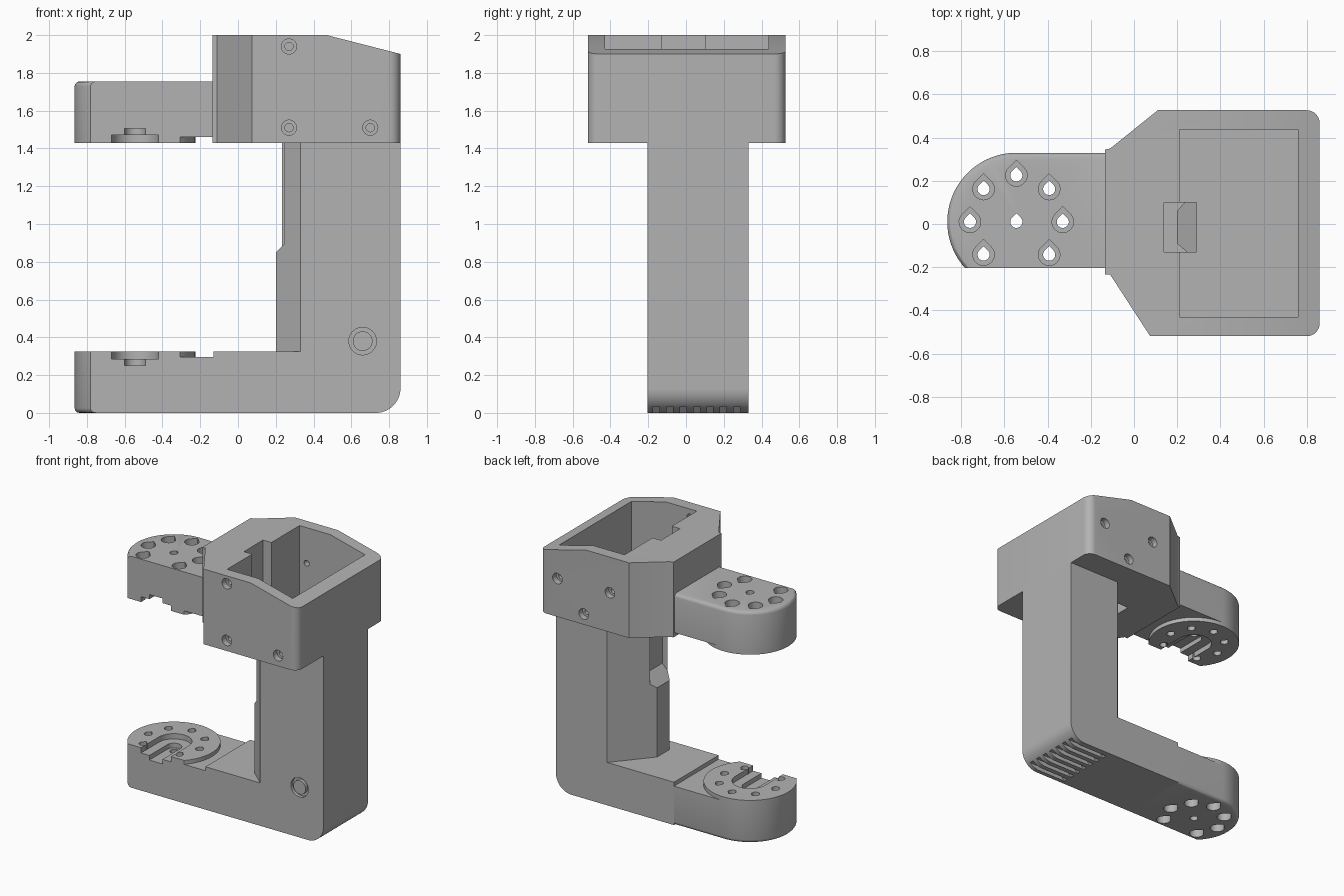
import bpy, bmesh
from math import sin, cos, radians

cube = bpy.data.objects.get("Cube")
if cube:
    bpy.data.objects.remove(cube, do_unlink=True)

GREY = (0.45, 0.45, 0.45, 1)
mat = bpy.data.materials.new("plain_grey")
mat.use_nodes = True
mat.diffuse_color = GREY
mat.node_tree.nodes["Principled BSDF"].inputs["Base Color"].default_value = GREY

FRONT, BACK = -0.205, 0.33      # depth range of the bracket
CX, CY, R = -0.545, 0.01, 0.32  # centre and radius of the round pads
ARM_H = 0.325


def arc(cx, cy, r, a, b, n=16):
    """Points on an arc from angle a to angle b in degrees."""
    steps = [radians(a + (b - a) * i / n) for i in range(n + 1)]
    return [(cx + r * cos(t), cy + r * sin(t)) for t in steps]


def circle(cx, cy, r):
    return arc(cx, cy, r, 0, 360, 32)[:-1]


def teardrop(cx, cy, r):
    return arc(cx, cy, r, 135, 405, 20) + [(cx, cy + r * 1.414)]


def rect(x0, x1, y0, y1):
    return [(x0, y0), (x1, y0), (x1, y1), (x0, y1)]


def prism(name, pts, lo, hi, axis="Z"):
    """Extrude a closed outline along Z (plan) or Y (elevation)."""
    place = (lambda u, v, w: (u, v, w)) if axis == "Z" else (lambda u, v, w: (u, w, v))
    bm = bmesh.new()
    ends = [[bm.verts.new(place(u, v, w)) for u, v in pts] for w in (lo, hi)]
    n = len(pts)
    for ring in ends:
        bm.faces.new(ring)
    for i in range(n):
        j = (i + 1) % n
        bm.faces.new((ends[0][i], ends[0][j], ends[1][j], ends[1][i]))
    bmesh.ops.recalc_face_normals(bm, faces=bm.faces)
    mesh = bpy.data.meshes.new(name)
    bm.to_mesh(mesh)
    bm.free()
    mesh.materials.append(mat)
    ob = bpy.data.objects.new(name, mesh)
    bpy.context.collection.objects.link(ob)
    return ob


def activate(ob):
    bpy.ops.object.select_all(action="DESELECT")
    ob.select_set(True)
    bpy.context.view_layer.objects.active = ob


def cut(ob, pts, lo, hi, axis="Z"):
    """Subtract a prism from an object."""
    cutter = prism("cutter", pts, lo, hi, axis)
    cutter.hide_render = True
    mod = ob.modifiers.new("cut", "BOOLEAN")
    mod.operation, mod.solver, mod.object = "DIFFERENCE", "EXACT", cutter
    activate(ob)
    bpy.ops.object.modifier_apply(modifier=mod.name)
    bpy.data.objects.remove(cutter, do_unlink=True)


def finish(ob):
    activate(ob)
    bpy.ops.object.shade_smooth_by_angle(angle=radians(30))


# Cable shaft running through the housing floor and into the ridge
shaft = [(0.14, 0.85), (0.2, 0.85), (0.29, 0.94), (0.29, 2.1), (0.14, 2.1)]


def cut_shaft(ob):
    cut(ob, shaft, -0.13, 0.1, "Y")


# L-shaped base and column with rounded lower corner
frame = prism("base_and_column",
              [(-0.13, 0)] + arc(0.73, 0.13, 0.13, -90, 0) +
              [(0.86, 1.43), (0.43, 1.43), (0.43, ARM_H), (-0.13, ARM_H)],
              FRONT, BACK, "Y")
for i in range(7):
    y = -0.157 + i * 0.071
    cut(frame, [(0.95, -0.05), (0.95, 0.033), (0.53, 0.033), (0.45, -0.05)],
        y - 0.017, y + 0.017, "Y")
cut(frame, circle(0.66, 0.38, 0.073), FRONT - 0.05, FRONT + 0.025, "Y")
finish(frame)
plug = prism("round_plug", circle(0.66, 0.38, 0.052), FRONT, FRONT + 0.03, "Y")
finish(plug)

# Angled cable ridge on the inner side of the column
ridge = prism("cable_ridge",
              [(0.45, FRONT), (0.33, FRONT), (0.2, -0.09), (0.2, 0.06),
               (0.43, BACK), (0.45, BACK)], 0.3, 1.43)
cut_shaft(ridge)
finish(ridge)


# Round-ended arms, built with the outer face at z = 0
def build_arm(name, top):
    ob = prism(name, arc(CX, CY, R, 90, 222.2, 32) + [(-0.13, FRONT), (-0.13, BACK)], 0, ARM_H)
    # Soften the outer rim along the back and the round end
    bm = bmesh.new()
    bm.from_mesh(ob.data)
    rim = [e for e in bm.edges
           if all(v.co.z < 0.001 for v in e.verts)
           and (e.verts[0].co.x < -0.14 or e.verts[1].co.x < -0.14)
           and not all(v.co.y < FRONT + 0.003 for v in e.verts)]
    bmesh.ops.bevel(bm, geom=rim, offset=0.025, segments=3, profile=0.5, affect="EDGES")
    bm.to_mesh(ob.data)
    bm.free()
    # Lower the surface beside the raised disc
    cut(ob, arc(CX, CY, R, -60, 90, 32) +
        [(CX, 0.4), (-0.1, 0.4), (-0.1, -0.4), (-0.385, -0.4)], 0.295, 0.4)
    # Stepped slot open to the front
    for half, floor in ((0.125, 0.285), (0.055, 0.25)):
        cut(ob, [(CX - half, -0.3), (CX + half, -0.3)] + arc(CX, CY, half, 0, 180),
            floor, 0.4)
    # Ring of counterbored teardrop holes, and the centre hole
    for k in range(-1, 6):
        a = radians(45 * k)
        x, y = CX + 0.215 * cos(a), CY + 0.215 * sin(a)
        cut(ob, teardrop(x, y, 0.05), -0.05, 0.2)
        cut(ob, teardrop(x, y, 0.028), 0.1, 0.4)
    cut(ob, teardrop(CX, CY, 0.028), -0.05, 0.4)
    # Turn the upper arm over in height
    if top:
        for v in ob.data.vertices:
            v.co.z = top - v.co.z
        ob.data.flip_normals()
    finish(ob)


build_arm("lower_arm", None)
build_arm("upper_arm", 1.755)

# Open housing with tapered rear plan and sloping top
housing = prism("housing",
                [(-0.135, -0.235), (-0.11, -0.235), (0.075, -0.52)] +
                arc(0.8, -0.46, 0.06, -90, 0, 8) + arc(0.8, 0.467, 0.06, 0, 90, 8) +
                [(0.11, 0.527), (-0.11, 0.35), (-0.135, 0.345)], 1.43, 2.0)
cut(housing, [(0.47, 2.0), (0.9, 1.89), (0.9, 2.1), (0.47, 2.1)], -0.6, 0.6, "Y")
cut(housing, rect(0.21, 0.76, -0.43, 0.437), 1.48, 2.1)
cut_shaft(housing)

# Counterbored screw holes in both side walls
front_screws = ((0.27, 1.94), (0.27, 1.51), (0.7, 1.51))
back_screws = ((0.27, 1.73), (0.71, 1.72), (0.49, 1.51))
for screws, wall, inward in ((front_screws, -0.52, 1), (back_screws, 0.527, -1)):
    for x, z in screws:
        for r, depth in ((0.04, 0.045), (0.022, 0.13)):
            ends = sorted((wall - 0.05 * inward, wall + depth * inward))
            cut(housing, circle(x, z, r), ends[0], ends[1], "Y")
finish(housing)
